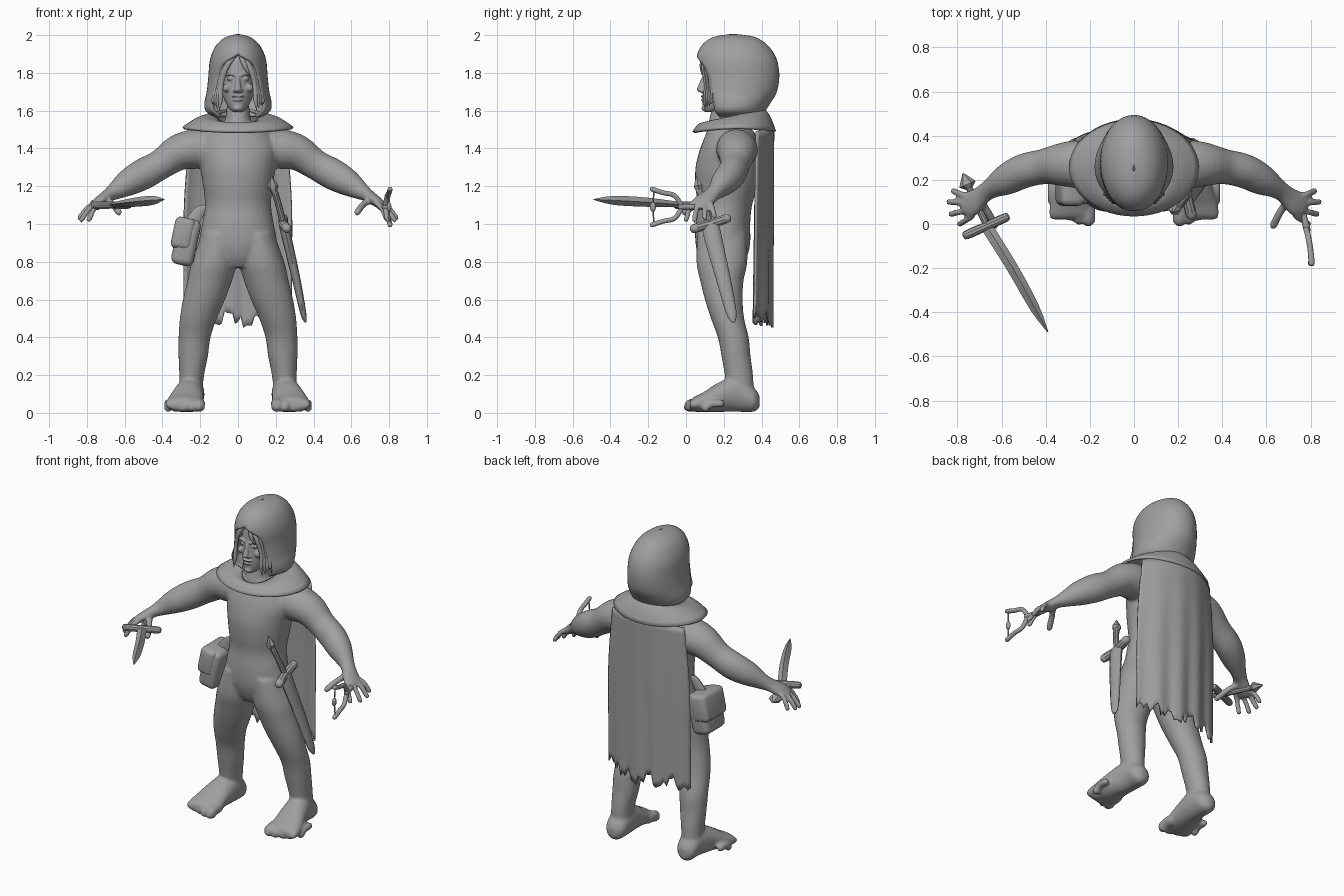
import bpy, bmesh, math, random
from mathutils import Vector, Matrix

random.seed(4)
X, Y, Z = Vector((1, 0, 0)), Vector((0, 1, 0)), Vector((0, 0, 1))

if "Cube" in bpy.data.objects:
    bpy.data.objects.remove(bpy.data.objects["Cube"])

clay = bpy.data.materials.new("plain_grey")
clay.use_nodes = True
grey = (.35, .35, .35, 1)
clay.diffuse_color = grey
clay.node_tree.nodes["Principled BSDF"].inputs["Base Color"].default_value = grey


def smooth_points(points, steps):
    """Catmull-Rom interpolation through tuples of any length."""
    pts = [points[0]] + list(points) + [points[-1]]
    result = []
    for a, b, c, d in zip(pts, pts[1:], pts[2:], pts[3:]):
        for k in range(steps):
            t = k / steps
            result.append([q + t / 2 * (r - p + t * (2 * p - 5 * q + 4 * r - s + t * (3 * (q - r) + s - p)))
                           for p, q, r, s in zip(a, b, c, d)])
    return result + [list(points[-1])]


def loft(bm, points, axis=None, ref=X, sides=20, steps=4, flip=1):
    """Closed skin through elliptical rings (x, y, z, radius_u, radius_v)."""
    path = smooth_points(points, steps)
    centres = [Vector((p[0] * flip, p[1], p[2])) for p in path]
    rings = []
    for i, (centre, p) in enumerate(zip(centres, path)):
        tangent = axis or (centres[min(i + 1, len(path) - 1)] - centres[max(i - 1, 0)]).normalized()
        u = (ref - tangent * ref.dot(tangent)).normalized()
        v = tangent.cross(u)
        angles = [math.tau * k / sides for k in range(sides)]
        rings.append([bm.verts.new(centre + u * max(p[3], .002) * math.cos(a) + v * max(p[4], .002) * math.sin(a))
                      for a in angles])
    for low, high in zip(rings, rings[1:]):
        for k in range(sides):
            n = (k + 1) % sides
            bm.faces.new((low[k], low[n], high[n], high[k]))
    bm.faces.new(rings[0])
    bm.faces.new(rings[-1])


def levels(rows):
    """Turn (z, half width, front y, back y) into loft rings centred on x = 0."""
    return [(0, (f + b) / 2, z, w, (b - f) / 2) for z, w, f, b in rows]


def tube(bm, points, r, **options):
    """Round tube with softly closed ends."""
    pts = [tuple(p) + (r, r) for p in points]
    first, last = Vector(points[0]), Vector(points[-1])
    start = first + (first - Vector(points[1])).normalized() * r * .8
    end = last + (last - Vector(points[-2])).normalized() * r * .8
    loft(bm, [(*start, r * .2, r * .2)] + pts + [(*end, r * .2, r * .2)], **options)


def ball(bm, centre, size):
    place = Matrix.Translation(centre) @ Matrix.Diagonal((*size, 1))
    bmesh.ops.create_uvsphere(bm, u_segments=16, v_segments=10, radius=1, matrix=place)


def finish(bm, name, voxel=0, thickness=0, angle=50):
    bmesh.ops.recalc_face_normals(bm, faces=bm.faces)
    mesh = bpy.data.meshes.new(name)
    bm.to_mesh(mesh)
    bm.free()
    mesh.materials.append(clay)
    obj = bpy.data.objects.new(name, mesh)
    bpy.context.collection.objects.link(obj)
    bpy.ops.object.select_all(action='DESELECT')
    obj.select_set(True)
    bpy.context.view_layer.objects.active = obj
    bpy.ops.object.shade_smooth_by_angle(angle=math.radians(angle))
    if voxel:
        remesh = obj.modifiers.new("fuse", 'REMESH')
        remesh.mode, remesh.voxel_size, remesh.use_smooth_shade = 'VOXEL', voxel, True
        relax = obj.modifiers.new("relax", 'SMOOTH')
        relax.factor, relax.iterations = .5, 5
    if thickness:
        shell = obj.modifiers.new("cloth", 'SOLIDIFY')
        shell.thickness, shell.offset = thickness, 0
    return obj


# Body: torso, legs, feet, arms and hands fused into one skin
body = bmesh.new()
loft(body, levels([(1.63, .06, .14, .27), (1.54, .075, .12, .3), (1.49, .16, .11, .36), (1.4, .21, .075, .39),
                   (1.3, .2, .05, .4), (1.2, .185, .05, .38), (1.1, .175, .06, .35), (1, .19, .05, .34),
                   (.9, .205, .05, .34), (.82, .17, .07, .32), (.77, .08, .1, .27)]), axis=Z, sides=32)
leg = [(.1, .19, .95, .09, .13), (.125, .19, .8, .12, .135), (.15, .19, .7, .118, .115), (.18, .2, .6, .112, .1),
       (.21, .22, .5, .098, .088), (.23, .25, .4, .085, .082), (.237, .265, .3, .078, .077),
       (.245, .28, .2, .066, .075), (.25, .29, .1, .06, .07)]
foot = [(.25, .39, .06, .02, .03), (.25, .36, .07, .06, .064), (.25, .28, .1, .072, .095), (.265, .18, .085, .085, .08),
        (.28, .09, .056, .1, .052), (.285, .04, .045, .1, .038), (.285, .02, .04, .09, .02)]
arm = [(.16, .26, 1.4, .1, .1), (.24, .27, 1.395, .11, .105), (.32, .27, 1.375, .1, .095), (.41, .26, 1.315, .08, .08),
       (.5, .24, 1.265, .078, .083), (.58, .2, 1.22, .07, .072), (.65, .16, 1.175, .046, .048),
       (.69, .13, 1.15, .045, .034), (.74, .09, 1.115, .058, .028), (.77, .07, 1.095, .045, .02)]
tips = [(.82, .15, 1.04), (.84, .1, 1.03), (.83, .045, 1.02), (.79, .0, 1.02)]
for side in (-1, 1):
    loft(body, leg, axis=Z, sides=24, flip=side)
    loft(body, foot, axis=Y, sides=24, flip=side)
    loft(body, arm, ref=Y, flip=side)
    for i in range(5):
        x, r = .207 + .041 * i, .032 - .003 * i
        y = .012 + .011 * i * i / 2
        tube(body, [(x, y + .09, .05), (x, y + .03, .046), (x, y, r)], r, flip=side, sides=12)
    for i, tip in enumerate(tips):
        root = Vector((.755 - .008 * i, .125 - .03 * i, 1.11))
        knuckle = root.lerp(Vector(tip), .5) + Z * .018
        tube(body, [root, knuckle, tip], .0145, flip=side, sides=10)
    tube(body, [(.7, .11, 1.13), (.66, .05, 1.1), (.63, -.01, 1.06)], .018, flip=side, sides=10)
finish(body, "body", voxel=.009)

# Head with nose, brow, lips and ears
head = bmesh.new()
loft(head, levels([(1.593, .02, .1, .15), (1.605, .04, .09, .2), (1.64, .064, .088, .28), (1.69, .083, .09, .33),
                   (1.75, .093, .092, .37), (1.82, .098, .095, .38), (1.88, .09, .11, .37), (1.93, .05, .17, .32)]),
     axis=Z, sides=32)
loft(head, [(0, .1, 1.79, .01, .01), (0, .088, 1.75, .012, .016), (0, .08, 1.71, .02, .023), (0, .09, 1.695, .016, .012)],
     axis=Z, sides=12)
for side in (-1, 1):
    ball(head, (.016 * side, .09, 1.705), (.012, .014, .01))
    ball(head, (.04 * side, .107, 1.768), (.021, .012, .009))
    ball(head, (.06 * side, .118, 1.72), (.022, .02, .022))
    tube(head, [(.014 * side, .095, 1.787), (.04 * side, .096, 1.796), (.07 * side, .118, 1.79)], .008, sides=8)
    ball(head, (.095 * side, .22, 1.74), (.015, .03, .045))
for z, width in ((1.676, .034), (1.656, .028)):
    ball(head, (0, .092, z), (width, .014, .007))
ball(head, (0, .1, 1.613), (.026, .018, .016))
finish(head, "head", voxel=.004)

# Hair locks framing the face
hair = bmesh.new()
for side in (-1, 1):
    for k in range(4):
        spread = .012 * k
        loft(hair, [(.012 + spread, .1, 1.9, .012, .008), (.062 + spread, .092 + spread, 1.83, .014, .01),
                    (.088 + spread / 2, .105 + spread, 1.74, .012, .01),
                    (.092 + spread, .1 + spread, 1.66, .012, .01), (.1 + spread, .1 + spread, 1.6 + spread, 0, 0)],
             flip=side, sides=8)
loft(hair, [(.01, .095, 1.9, .01, .008), (.035, .08, 1.84, .012, .008), (.06, .085, 1.79, .002, .002)], sides=8)
finish(hair, "hair")


def sheet(name, grid, thickness):
    """Cloth surface from rows of points."""
    bm = bmesh.new()
    rows = [[bm.verts.new(p) for p in row] for row in grid]
    for low, high in zip(rows, rows[1:]):
        for a, b, c, d in zip(low, low[1:], high[1:], high):
            bm.faces.new((a, b, c, d))
    bmesh.ops.remove_doubles(bm, verts=bm.verts, dist=.0005)
    return finish(bm, name, thickness=thickness)


# Hood: rows of z, half width, front, back and opening angle
hood_rows = smooth_points([(2, .004, .24, .26, 180), (1.985, .06, .15, .36, 180), (1.95, .105, .095, .42, 180),
                           (1.9, .133, .066, .46, 180), (1.85, .146, .06, .48, 150), (1.78, .151, .065, .488, 138),
                           (1.7, .16, .07, .475, 134), (1.64, .172, .085, .44, 130), (1.6, .165, .1, .415, 130),
                           (1.57, .12, .13, .4, 130)], 4)
sheet("hood", [[(w * math.sin(a), (f + b) / 2 + (b - f) / 2 * math.cos(a), z)
                for a in (math.radians(min(limit, 180)) * k / 20 for k in range(-20, 21))]
               for z, w, f, b, limit in hood_rows], .012)


# Mantle over the shoulders
def mantle_point(t, a):
    front = (1 - math.cos(a)) / 2
    w = .11 + .18 * t
    centre, depth = .255, .145 + .07 * t
    z = 1.61 - .09 * front - (.12 - .085 * front) * t + .025 * math.sin(math.pi * t) + .02 * t * math.sin(a) ** 2
    return w * math.sin(a), centre + depth * math.cos(a), z


sheet("mantle", [[mantle_point(t / 8, math.tau * k / 48) for k in range(49)] for t in range(9)], .014)
clasp = bmesh.new()
ball(clasp, (0, .07, 1.515), (.016, .012, .014))
finish(clasp, "clasp")

# Cape with soft folds and a torn hem
columns = 40
hem = [.5 + random.uniform(-.045, .045) - (.07 if abs(k - 23) < 2 else 0) for k in range(columns + 1)]


def cape_point(k, t):
    u = 2 * k / columns - 1
    z = 1.52 + (hem[k] - 1.52) * t - .03 * u * u * (1 - t)
    fold = .008 * t * math.sin(u * 13)
    return (.25 + .035 * math.sin(math.pi * min(t * 2, 1) / 2)) * u, .462 - .012 * t - .09 * u * u + fold, z


sheet("cape", [[cape_point(k, t / 24) for k in range(columns + 1)] for t in range(25)], .012)

# Dagger held in the right hand
dagger = bmesh.new()
loft(dagger, [(-.675, .0, 1.1, .027, .012), (-.55, -.2, 1.115, .026, .024), (-.45, -.38, 1.125, .022, .024),
              (-.39, -.49, 1.13, .002, .002)], sides=4, steps=3)
tube(dagger, [(-.76, -.05, 1.1), (-.67, -.01, 1.1), (-.58, .03, 1.1)], .02, sides=10)
tube(dagger, [(-.67, .0, 1.1), (-.75, .17, 1.1)], .015, sides=10)
loft(dagger, [(-.745, .16, 1.1, .014, .014), (-.755, .18, 1.1, .04, .03), (-.775, .23, 1.1, .003, .003)], sides=6, steps=1)
finish(dagger, "held_dagger", angle=30)

# Sheathed sword on the left hip
sheath = bmesh.new()
loft(sheath, [(.24, .13, 1, .045, .025), (.255, .14, .94, .047, .026), (.31, .2, .7, .038, .022),
              (.345, .24, .53, .028, .016), (.358, .252, .48, .008, .006)], ref=Y, sides=12)
finish(sheath, "sheath")
hilt = bmesh.new()
tube(hilt, [(.26, .04, .975), (.24, .13, 1), (.24, .22, 1.03)], .024, sides=10)
tube(hilt, [(.24, .13, 1), (.21, .09, 1.12), (.19, .07, 1.18)], .017, sides=10)
loft(hilt, [(.19, .07, 1.17, .016, .016), (.185, .065, 1.2, .03, .026), (.177, .055, 1.255, .003, .003)], sides=6, steps=1)
finish(hilt, "hilt", angle=35)

# Slingshot in the left hand: handle, two prongs, cord and pouch
sling = bmesh.new()
tube(sling, [(.75, .09, 1.09), (.77, .03, 1.09), (.785, -.03, 1.09)], .015, sides=10)
for up in (-1, 1):
    tube(sling, [(.78, -.02, 1.09), (.79, -.06, 1.09 + .06 * up), (.8, -.12, 1.09 + .075 * up),
                 (.805, -.18, 1.09 + .095 * up)], .013, sides=10)
    tube(sling, [(.803, -.17, 1.09 + .09 * up), (.8, -.175, 1.09)], .004, sides=6)
ball(sling, (.8, -.175, 1.09), (.012, .016, .026))
finish(sling, "slingshot")


# Satchel on the right hip
def box(name, centre, size, bevel):
    bm = bmesh.new()
    tilt = Matrix.Rotation(math.radians(12), 4, 'Y')
    bmesh.ops.create_cube(bm, size=1, matrix=Matrix.Translation(centre) @ tilt @ Matrix.Diagonal((*size, 1)))
    bmesh.ops.bevel(bm, geom=bm.edges[:], offset=bevel, segments=4, profile=.5, affect='EDGES')
    return finish(bm, name)


box("satchel", (-.275, .19, .905), (.12, .2, .25), .035)
box("satchel_flap", (-.29, .19, .95), (.11, .215, .17), .03)
strap = bmesh.new()
loft(strap, [(-.25, .19, 1, .012, .04), (-.2, .19, 1.07, .01, .03), (-.17, .19, 1.08, .01, .02)], ref=Y, sides=10)
finish(strap, "satchel_strap")
